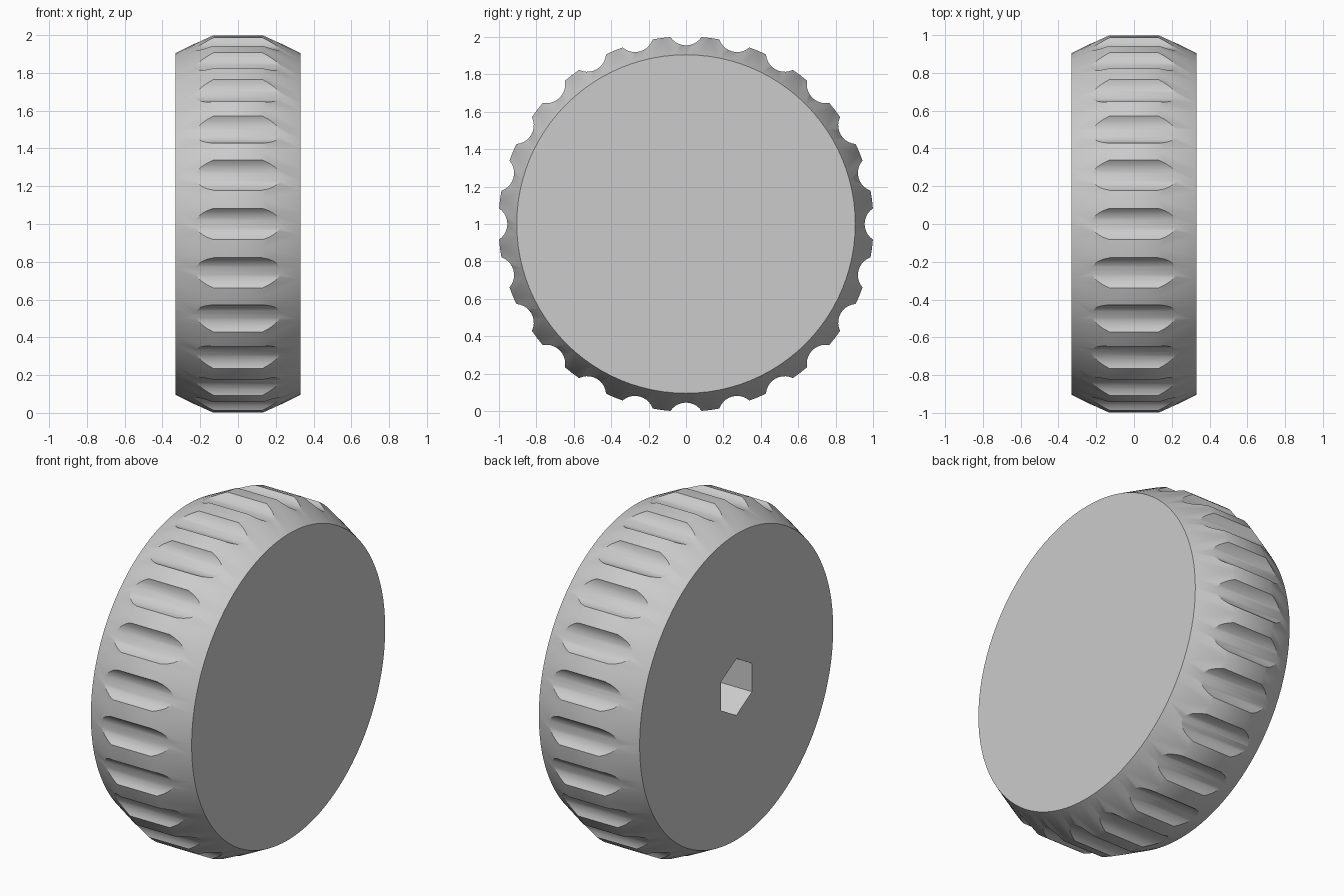
import bpy, bmesh, math
from mathutils import Matrix, Vector

cube = bpy.data.objects.get("Cube")
if cube:
    bpy.data.objects.remove(cube, do_unlink=True)

GROOVES = 24
SEGMENTS = 96
CENTRE = Vector((0, 0, 1))

grey = bpy.data.materials.new("light grey")
grey.use_nodes = True
colour = (0.6, 0.6, 0.6, 1)
grey.diffuse_color = colour
grey.node_tree.nodes["Principled BSDF"].inputs["Base Color"].default_value = colour


def make_object(name, bm):
    bmesh.ops.recalc_face_normals(bm, faces=bm.faces)
    mesh = bpy.data.meshes.new(name)
    bm.to_mesh(mesh)
    bm.free()
    mesh.materials.append(grey)
    obj = bpy.data.objects.new(name, mesh)
    bpy.context.collection.objects.link(obj)
    return obj


def add_prism(bm, centre, radius, length, sides, turn=0):
    """Capped prism lying along x."""
    matrix = (Matrix.Translation(centre) @ Matrix.Rotation(turn, 4, 'X')
              @ Matrix.Rotation(math.pi / 2, 4, 'Y'))
    bmesh.ops.create_cone(bm, cap_ends=True, segments=sides, radius1=radius,
                          radius2=radius, depth=length, matrix=matrix)


# Wheel body: crowned profile turned round the x axis
bm = bmesh.new()
rings = []
for x, radius in ((-0.33, 0.905), (-0.13, 1.003), (0.13, 1.003), (0.33, 0.905)):
    rings.append([bm.verts.new(CENTRE + Vector((x, radius * math.cos(a), radius * math.sin(a))))
                  for a in (math.tau * i / SEGMENTS for i in range(SEGMENTS))])
for r1, r2 in zip(rings, rings[1:]):
    for i in range(SEGMENTS):
        j = (i + 1) % SEGMENTS
        bm.faces.new((r1[i], r1[j], r2[j], r2[i]))
bm.faces.new(rings[0])
bm.faces.new(rings[-1])
wheel = make_object("wheel", bm)

# Grip grooves round the rim
bm = bmesh.new()
for i in range(GROOVES):
    a = math.tau * i / GROOVES
    add_prism(bm, CENTRE + 1.055 * Vector((0, math.cos(a), math.sin(a))), 0.1, 0.9, 32, a)
groove_cutter = make_object("groove_cutter", bm)

# Blind hexagonal axle socket in the -x face, corners pointing along y
bm = bmesh.new()
add_prism(bm, CENTRE + Vector((-0.3, 0, 0)), 0.168, 0.9, 6, math.pi / 2)
for v in bm.verts:
    v.co.x = 0.1 if v.co.x > -0.3 else -0.5
socket_cutter = make_object("socket_cutter", bm)

bpy.context.view_layer.objects.active = wheel
for cutter in (groove_cutter, socket_cutter):
    cutter.hide_render = True
    cut = wheel.modifiers.new(cutter.name, 'BOOLEAN')
    cut.operation = 'DIFFERENCE'
    cut.solver = 'EXACT'
    cut.object = cutter
    bpy.ops.object.modifier_apply(modifier=cut.name)
    bpy.data.objects.remove(cutter, do_unlink=True)

# Smooth rim with crisp groove lips and side edges
bpy.ops.object.select_all(action='DESELECT')
wheel.select_set(True)
bpy.ops.object.shade_smooth_by_angle(angle=math.radians(30))
